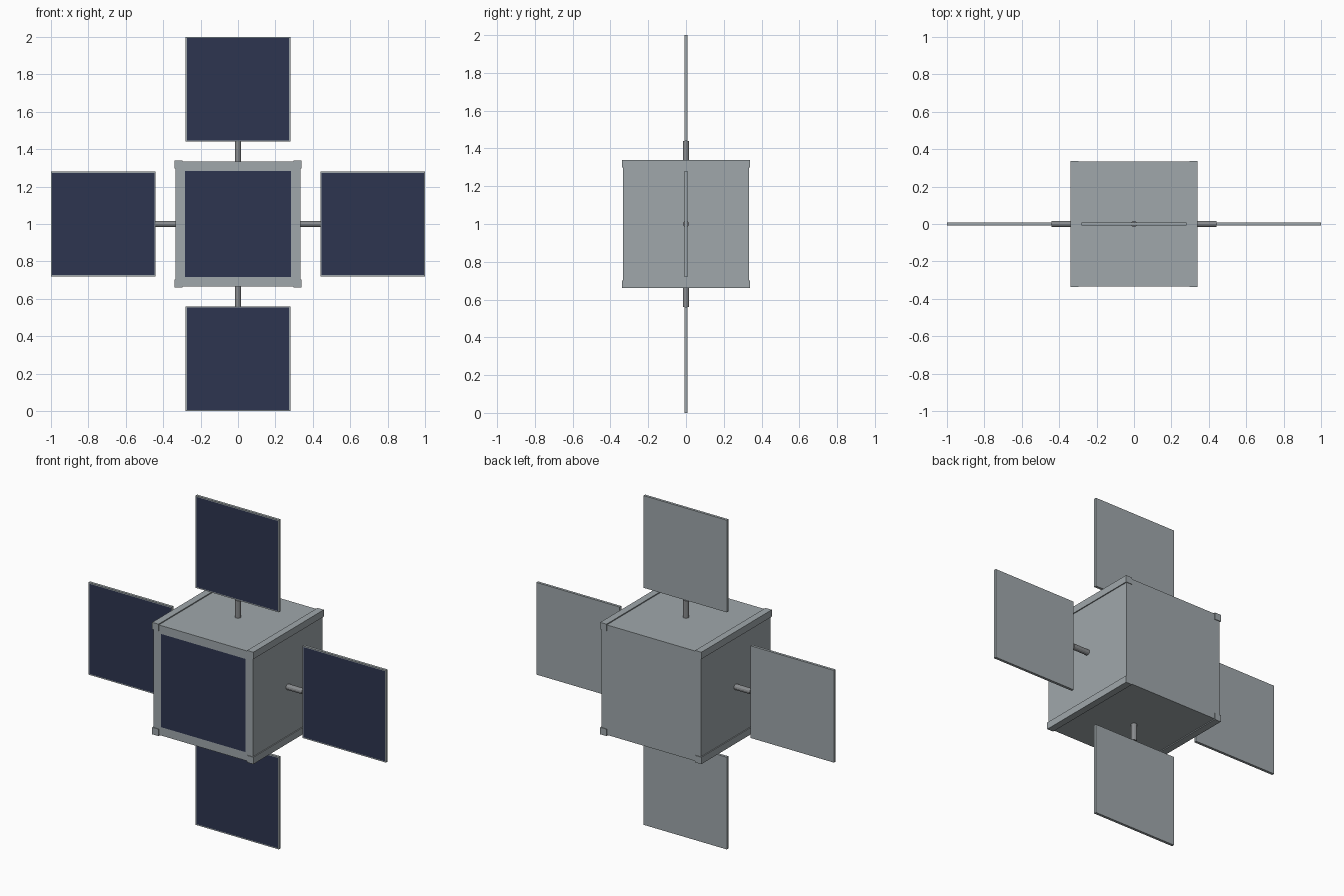
import bpy, bmesh
from mathutils import Vector
from math import pi

if "Cube" in bpy.data.objects:
    bpy.data.objects.remove(bpy.data.objects["Cube"], do_unlink=True)


def material(name, color):
    m = bpy.data.materials.new(name)
    m.use_nodes = True
    m.diffuse_color = color
    m.node_tree.nodes["Principled BSDF"].inputs["Base Color"].default_value = color
    return m


GREY = material("satin grey", (0.35, 0.39, 0.41, 1))
NAVY = material("solar navy", (0.027, 0.036, 0.08, 1))
STEEL = material("rod grey", (0.25, 0.26, 0.27, 1))
CENTER = Vector((0, 0, 1))


def box(name, location, size, cell_margin=None):
    """Grey box; a cell margin insets a navy field in its front face."""
    bm = bmesh.new()
    bmesh.ops.create_cube(bm, size=1)
    bmesh.ops.scale(bm, vec=size, verts=bm.verts)
    bm.normal_update()
    if cell_margin:
        front = min(bm.faces, key=lambda f: f.normal.y)
        bmesh.ops.inset_region(bm, faces=[front], thickness=cell_margin)
        front.material_index = 1
    mesh = bpy.data.meshes.new(name)
    bm.to_mesh(mesh)
    bm.free()
    mesh.materials.append(GREY)
    mesh.materials.append(NAVY)
    obj = bpy.data.objects.new(name, mesh)
    obj.location = location
    bpy.context.collection.objects.link(obj)
    return obj


# Cube body with a solar field on the front
box("body", CENTER, (0.668, 0.668, 0.668), 0.072)

# Four corner rails running front to back
for sx, side in ((1, "left"), (-1, "right")):
    for sz, level in ((1, "upper"), (-1, "lower")):
        box(f"{level}_{side}_rail", CENTER + Vector((sx * 0.319, 0, sz * 0.319)),
            (0.042, 0.676, 0.042))

# Four solar panels, each on a short rod
directions = {"left": (1, 0, 0), "right": (-1, 0, 0), "top": (0, 0, 1), "bottom": (0, 0, -1)}
for side, d in directions.items():
    d = Vector(d)
    box(f"{side}_panel", CENTER + d * 0.72, (0.56, 0.016, 0.56), 0.009)
    bpy.ops.mesh.primitive_cylinder_add(
        vertices=12, radius=0.017, depth=0.11, location=CENTER + d * 0.385,
        rotation=(0, pi / 2 if d.x else 0, 0))
    rod = bpy.context.object
    rod.name = f"{side}_rod"
    rod.data.materials.append(STEEL)
